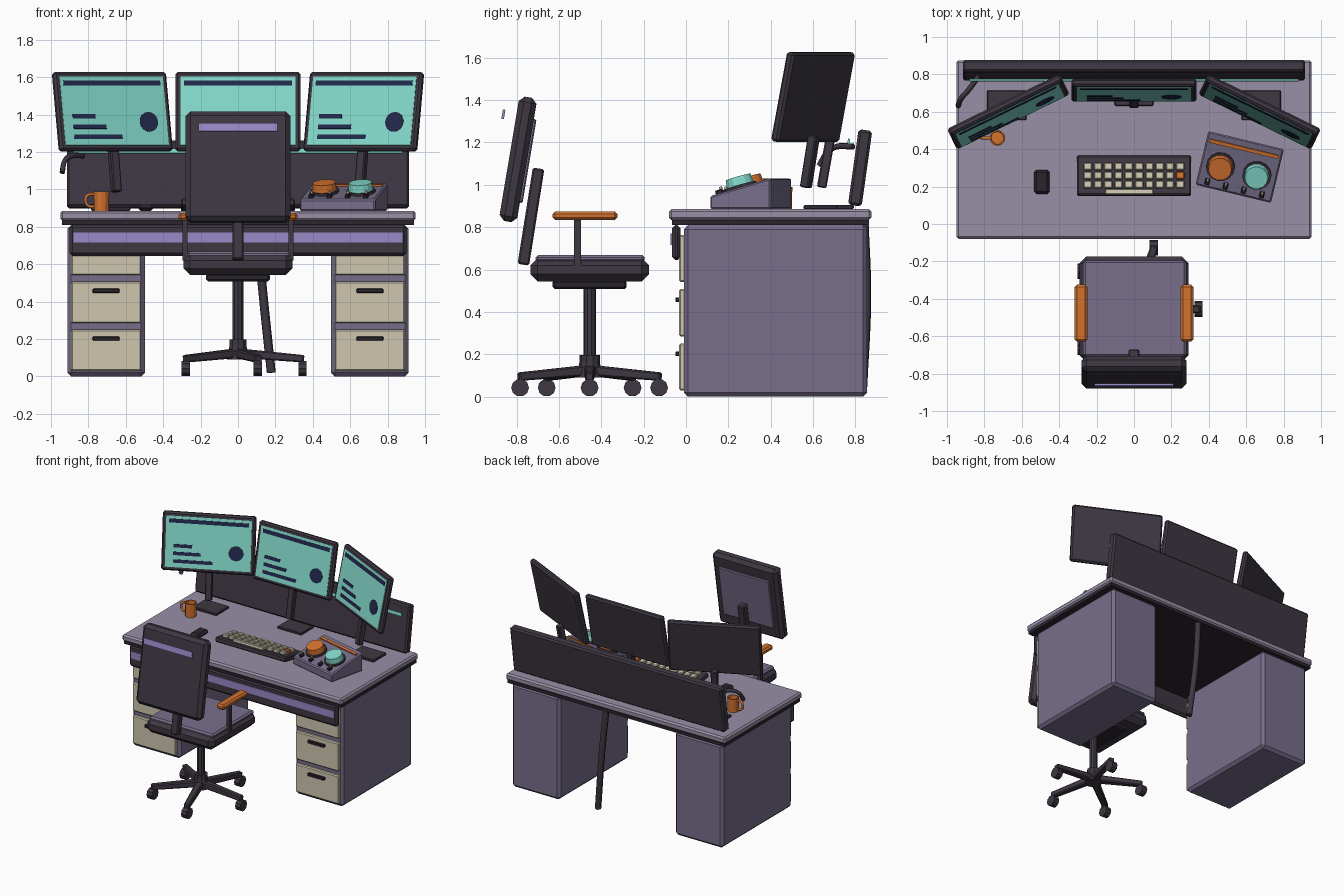
import bpy, bmesh, math
from mathutils import Matrix, Vector

cube = bpy.data.objects.get("Cube")
if cube:
    bpy.data.objects.remove(cube, do_unlink=True)


def material(name, r, g, b):
    def lin(c):
        c /= 255
        return c / 12.92 if c <= 0.04 else ((c + 0.055) / 1.055) ** 2.4
    colour = (lin(r), lin(g), lin(b), 1)
    m = bpy.data.materials.new(name)
    m.use_nodes = True
    m.diffuse_color = colour
    node = m.node_tree.nodes["Principled BSDF"]
    node.inputs["Base Color"].default_value = colour
    node.inputs["Roughness"].default_value = 0.8
    return m


CHARCOAL = material("charcoal", 62, 55, 66)
BLACK = material("near black", 42, 37, 46)
LAVENDER = material("grey lavender", 119, 110, 139)
PALE = material("pale lavender", 152, 143, 166)
BEIGE = material("beige", 206, 198, 175)
ORANGE = material("orange", 212, 114, 46)
TEAL = material("teal", 131, 217, 203)
NAVY = material("navy", 34, 40, 76)
PURPLE = material("soft purple", 153, 137, 199)


def frame(x=0, y=0, z=0, tilt=0, yaw=0):
    return (Matrix.Translation((x, y, z)) @ Matrix.Rotation(math.radians(yaw), 4, "Z")
            @ Matrix.Rotation(math.radians(tilt), 4, "X"))


def add(name, bm, mat, matrix):
    mesh = bpy.data.meshes.new(name)
    bm.to_mesh(mesh)
    bm.free()
    mesh.materials.append(mat)
    ob = bpy.data.objects.new(name, mesh)
    ob.matrix_world = matrix
    bpy.context.collection.objects.link(ob)
    return ob


def box(name, size, mat, matrix, bevel=0.0):
    bm = bmesh.new()
    bmesh.ops.create_cube(bm, size=1)
    bmesh.ops.scale(bm, vec=size, verts=bm.verts)
    if bevel:
        bmesh.ops.bevel(bm, geom=bm.edges[:], offset=bevel, segments=1, affect="EDGES")
    return add(name, bm, mat, matrix)


def span(name, xs, ys, zs, mat, bevel=0.0):
    """Upright box between pairs of limits."""
    mid = [(a + b) / 2 for a, b in (xs, ys, zs)]
    return box(name, [b - a for a, b in (xs, ys, zs)], mat, frame(*mid), bevel)


def disc(name, radius, depth, mat, matrix, sides=12, top=None):
    bm = bmesh.new()
    bmesh.ops.create_cone(bm, cap_ends=True, segments=sides, radius1=radius,
                          radius2=radius if top is None else top, depth=depth)
    return add(name, bm, mat, matrix)


def tube(name, points, radius, mat):
    curve = bpy.data.curves.new(name, "CURVE")
    curve.dimensions = "3D"
    curve.bevel_depth = radius
    curve.bevel_resolution = 1
    curve.resolution_u = 4
    curve.use_fill_caps = True
    spline = curve.splines.new("BEZIER")
    spline.bezier_points.add(len(points) - 1)
    for p, co in zip(spline.bezier_points, points):
        p.co = co
        p.handle_left_type = p.handle_right_type = "AUTO"
    curve.materials.append(mat)
    bpy.context.collection.objects.link(bpy.data.objects.new(name, curve))


SIDES = (("left", 1), ("right", -1))

# Desk top, front drawer and rear screen
span("desk_top", (-.95, .95), (-.08, .875), (.833, .885), PALE, .012)
span("desk_underside", (-.94, .94), (-.065, .865), (.81, .835), BLACK)
span("front_drawer", (-.9, .9), (-.065, -.025), (.645, .81), CHARCOAL, .015)
span("front_drawer_strip", (-.88, .88), (-.072, -.062), (.715, .77), PURPLE)
box("rear_panel", (1.83, .065, .36), CHARCOAL, frame(0, .822, 1.08, -8), .012)
box("rear_light_strip", (1.76, .01, .025), TEAL, frame(0, .768, 1.205, -8))

# Drawer pedestals
for side, s in SIDES:
    x = .705 * s
    span(side + "_pedestal", (x - .207, x + .207), (-.01, .855), (0, .81), LAVENDER, .02)
    for i in range(3):
        z = .14 + .256 * i
        box(f"{side}_drawer_{i}", (.375, .03, .222), BEIGE, frame(x, -.017, z), .007)
        box(f"{side}_handle_{i}", (.145, .025, .022), BLACK, frame(x, -.038, z + .062), .004)

# Cables
tube("floor_cable", [(.1, .84, .82), (.13, .852, .48), (.178, .832, .02)], .024, CHARCOAL)
tube("side_cable", [(-.94, .63, 1.09), (-.925, .67, 1.155), (-.89, .71, 1.18), (-.83, .79, 1.18)],
     .015, CHARCOAL)

# Three monitors, each with its screen graphics, post and base
for name, x, y, yaw in (("centre", 0, .715, 0), ("left", .672, .6, -26), ("right", -.672, .6, 26)):
    M = frame(x, y, 1.415, -11.5, yaw)

    def plate(part, px, pz, w, h, mat, depth):
        box(f"{name}_{part}", (w, .006, h), mat, M @ frame(px, -depth, pz))

    box(name + "_monitor", (.67, .042, .43), CHARCOAL, M, .012)
    plate("screen", 0, 0, .615, .375, TEAL, .021)
    plate("title_bar", 0, .152, .575, .028, NAVY, .024)
    for i, length in enumerate((.135, .195, .285)):
        plate(f"text_line_{i}", -.25 + length / 2, -.03 - .056 * i, length, .024, NAVY, .024)
    disc(name + "_dial_graphic", .054, .006, NAVY, M @ frame(.2, -.024, -.06, 90), 16)
    base_x, base_y = .68 * (x > 0) - .68 * (x < 0), .635 if x else .712
    box(name + "_monitor_base", (.21, .16, .02), CHARCOAL, frame(base_x, base_y, .895), .005)
    box(name + "_monitor_post", (.05, .045, .25), CHARCOAL,
        frame(base_x * .97, base_y - .05, 1.11, -10, yaw), .006)

# Keyboard
K = frame(0, .258, .915, -9)
box("keyboard", (.61, .215, .04), CHARCOAL, K, .008)
for row in range(3):
    for col in range(10):
        accent = row == 1 and col == 9
        box(f"key_{row}_{col}", (.044, .04, .025), ORANGE if accent else BEIGE,
            K @ frame(-.2475 + .055 * col, .045 - .049 * row, .03), .005)
box("space_bar", (.26, .03, .025), BEIGE, K @ frame(-.025, -.092, .03), .005)
box("mouse", (.085, .13, .035), BLACK, frame(-.493, .225, .902), .015)

# Control console with a sloping top
SLOPE = .29
C = frame(.565, .305, .885, 0, -13.5)
console = box("console", (.415, .295, .105), LAVENDER, C @ frame(0, 0, .0525), .008)
for v in console.data.vertices:
    if v.co.z > 0:
        v.co.z += SLOPE * v.co.y
S = C @ frame(0, 0, .105, math.degrees(math.atan(SLOPE)))
box("console_strip", (.38, .02, .01), ORANGE, S @ frame(0, .105, .004))
for name, x, mat in (("orange", -.1, ORANGE), ("teal", .1, TEAL)):
    disc(name + "_knob_ring", .078, .016, CHARCOAL, S @ frame(x, -.022, .006), 14)
    disc(name + "_knob", .068, .045, mat, S @ frame(x, -.022, .032), 14, .062)
for i in range(4):
    x = -.15 + .1 * i
    box(f"switch_{i}", (.026, .034, .022), BLACK, S @ frame(x, -.118, .009), .004)
    box(f"switch_tip_{i}", (.012, .012, .02), BEIGE, S @ frame(x, -.106, .022))

# Mug: lathe an open profile and add a ring handle
bm = bmesh.new()
profile = [(0, 0), (.04, 0), (.042, .105), (.035, .105), (.033, .02), (0, .02)]
verts = [bm.verts.new((r, 0, z)) for r, z in profile]
edges = [bm.edges.new(pair) for pair in zip(verts, verts[1:])]
bmesh.ops.spin(bm, geom=verts + edges, axis=(0, 0, 1), cent=(0, 0, 0), steps=12, angle=math.tau)
bmesh.ops.remove_doubles(bm, verts=bm.verts, dist=.0005)
bmesh.ops.recalc_face_normals(bm, faces=bm.faces)
add("mug", bm, ORANGE, frame(-.73, .46, .885))
tube("mug_handle", [(-.765, .46, .975), (-.805, .46, .968), (-.815, .46, .94),
                    (-.8, .46, .912), (-.765, .46, .908)], .009, ORANGE)

# Chair base: hub, column and five legs with wheels
CY = -.455
disc("chair_hub", .062, .09, CHARCOAL, frame(0, CY, .135), 10, .045)
disc("chair_column", .03, .37, CHARCOAL, frame(0, CY, .34), 10)
disc("chair_collar", .048, .035, CHARCOAL, frame(0, CY, .18), 10)
for i in range(5):
    L = frame(0, CY, .125, 0, 72 * i) @ Matrix.Rotation(math.radians(5), 4, "Y")
    leg = box(f"chair_leg_{i}", (.34, .055, .05), CHARCOAL, L @ frame(.185), .008)
    for v in leg.data.vertices:
        if v.co.x > 0:
            v.co.y *= .75
            v.co.z *= .8
    wheel = frame(0, CY, .042, 0, 72 * i) @ Vector((.345, 0, 0))
    disc(f"chair_wheel_{i}", .042, .045, CHARCOAL, frame(*wheel) @ Matrix.Rotation(math.pi / 2, 4, "Y"), 10)

# Chair seat and arms
span("seat_plate", (-.17, .17), (-.63, -.28), (.508, .55), BLACK, .01)
span("seat", (-.292, .292), (-.735, -.175), (.543, .655), CHARCOAL, .035)
span("seat_pad", (-.272, .28), (-.71, -.195), (.635, .668), LAVENDER, .012)
for side, s in SIDES:
    box(side + "_arm_post", (.025, .032, .22), CHARCOAL, frame(.283 * s, -.512, .73))
    box(side + "_armrest", (.068, .305, .04), ORANGE, frame(.283 * s, -.477, .854), .012)

# Chair back
B = frame(0, -.793, 1.12, -9.5)
box("chair_back", (.56, .085, .595), CHARCOAL, B, .025)
box("chair_back_pad", (.44, .02, .4), LAVENDER, B @ frame(0, .045, 0), .006)
box("chair_back_strip", (.42, .012, .045), PURPLE, frame(0, -.862, 1.333, -9.5))
box("chair_back_strut", (.06, .055, .46), CHARCOAL, frame(0, -.732, .85, -9), .008)
